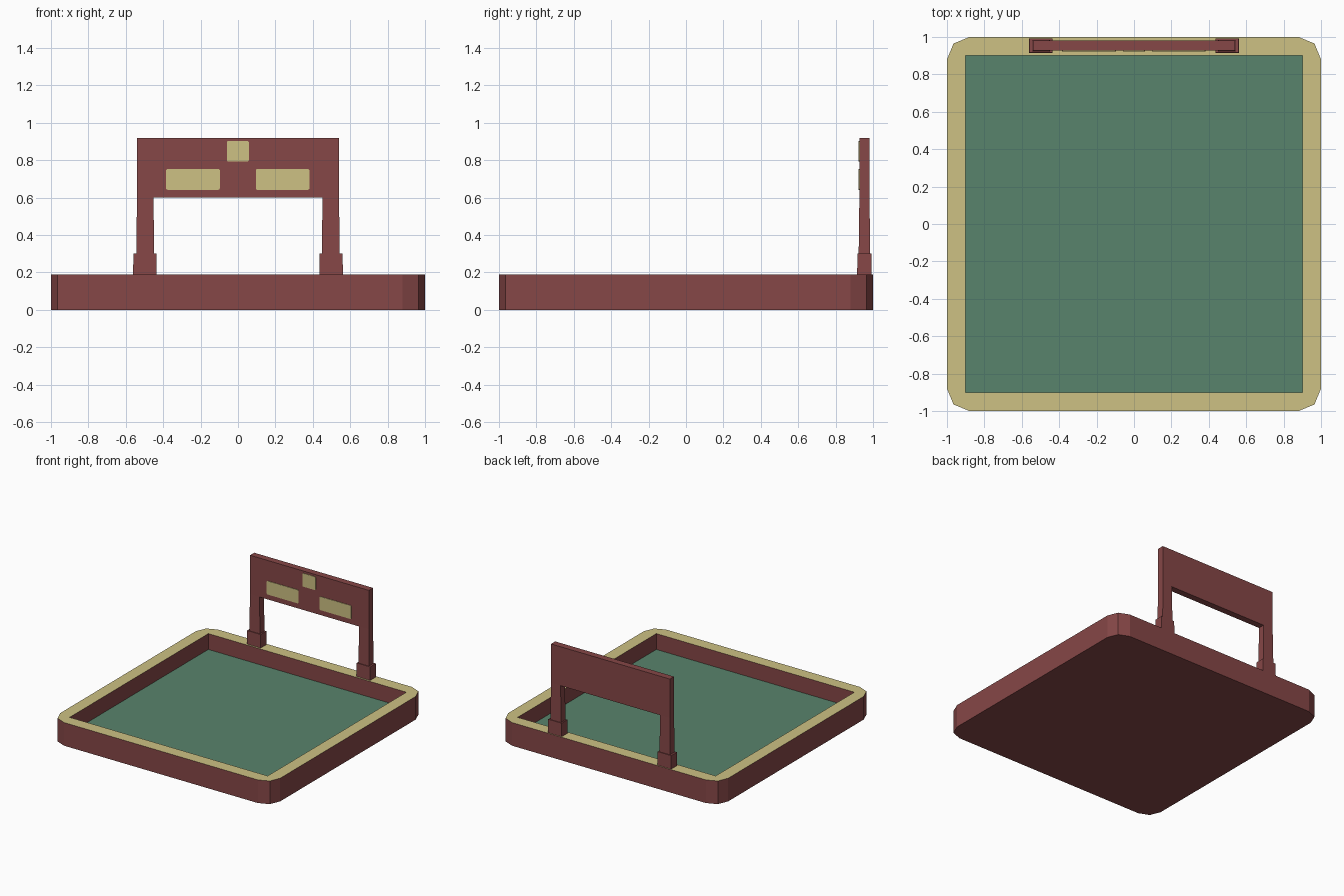
import bpy, bmesh, math

if "Cube" in bpy.data.objects:
    bpy.data.objects.remove(bpy.data.objects["Cube"])


def material(name, r, g, b):
    m = bpy.data.materials.new(name)
    lin = [((c / 255 + 0.055) / 1.055) ** 2.4 for c in (r, g, b)]
    m.diffuse_color = (*lin, 1)
    m.use_nodes = True
    m.node_tree.nodes["Principled BSDF"].inputs["Base Color"].default_value = m.diffuse_color
    return m


BROWN = material("red brown", 134, 71, 71)
CREAM = material("cream", 205, 193, 131)
GREEN = material("green", 88, 131, 108)


def finish(name, bm, *mats):
    bmesh.ops.recalc_face_normals(bm, faces=bm.faces)
    me = bpy.data.meshes.new(name)
    bm.to_mesh(me)
    bm.free()
    for m in mats:
        me.materials.append(m)
    ob = bpy.data.objects.new(name, me)
    bpy.context.collection.objects.link(ob)
    return ob


def box(name, x, y, z, mat, taper=0.0):
    """Box from ranges; the bottom may be widened by taper."""
    bm = bmesh.new()
    bmesh.ops.create_cube(bm, size=1)
    for v in bm.verts:
        sx, sy, sz = (c > 0 for c in v.co)
        t = 0 if sz else taper
        v.co = (x[sx] + (t if sx else -t), y[sy] + (t if sy else -t), z[sz])
    return finish(name, bm, mat)


# Tray: chamfer-rounded square with a square recess
def rounded_square(half, r, segs):
    pts = []
    for k, (sx, sy) in enumerate([(1, 1), (-1, 1), (-1, -1), (1, -1)]):
        for i in range(segs + 1):
            a = math.pi / 2 * (k + i / segs)
            pts.append((sx * (half - r) + r * math.cos(a),
                        sy * (half - r) + r * math.sin(a)))
    return pts


TOP, FLOOR, INNER = 0.19, 0.06, 0.90
bm = bmesh.new()
outline = rounded_square(1.0, 0.12, 2)
low = [bm.verts.new((x, y, 0)) for x, y in outline]
high = [bm.verts.new((x, y, TOP)) for x, y in outline]
square = [(INNER, INNER), (-INNER, INNER), (-INNER, -INNER), (INNER, -INNER)]
rim = [bm.verts.new((x, y, TOP)) for x, y in square]
floor = [bm.verts.new((x, y, FLOOR)) for x, y in square]
bm.faces.new(low[::-1])
n = len(low)
for i in range(n):
    j = (i + 1) % n
    bm.faces.new((low[i], low[j], high[j], high[i]))
    # rim: a fan at each corner, a quad along each side
    if i % 3 == 2:
        f = bm.faces.new((high[i], high[j], rim[j // 3], rim[i // 3]))
    else:
        f = bm.faces.new((high[i], high[j], rim[i // 3]))
    f.material_index = 1
for i in range(4):
    j = (i + 1) % 4
    bm.faces.new((rim[i], rim[j], floor[j], floor[i]))
bm.faces.new(floor).material_index = 2
finish("tray", bm, BROWN, CREAM, GREEN)

# Gate: cross board on two posts with square feet
Y0, Y1 = 0.927, 0.981
box("gate_board", (-0.54, 0.54), (Y0, Y1), (0.60, 0.92), BROWN)
for side, s in (("left", -1), ("right", 1)):
    def span(a, b):
        return tuple(sorted((s * a, s * b)))
    box(side + "_post", span(0.452, 0.54), (Y0, Y1), (0.29, 0.60), BROWN, 0.004)
    box(side + "_foot", span(0.437, 0.559), (0.917, 0.991), (TOP, 0.30), BROWN, 0.002)


# Cream plates with slightly rounded corners on the front of the board
def plate(name, x, z):
    ob = box(name, x, (Y0 - 0.004, Y0 + 0.002), z, CREAM)
    bm = bmesh.new()
    bm.from_mesh(ob.data)
    edges = [e for e in bm.edges
             if abs(e.verts[0].co.y - e.verts[1].co.y) > 0.003]
    bmesh.ops.bevel(bm, geom=edges, offset=0.008, segments=2,
                    profile=0.5, affect='EDGES')
    bm.to_mesh(ob.data)
    bm.free()


plate("left_plate", (-0.385, -0.097), (0.642, 0.753))
plate("right_plate", (0.095, 0.382), (0.642, 0.753))
plate("top_plate", (-0.06, 0.058), (0.793, 0.903))
